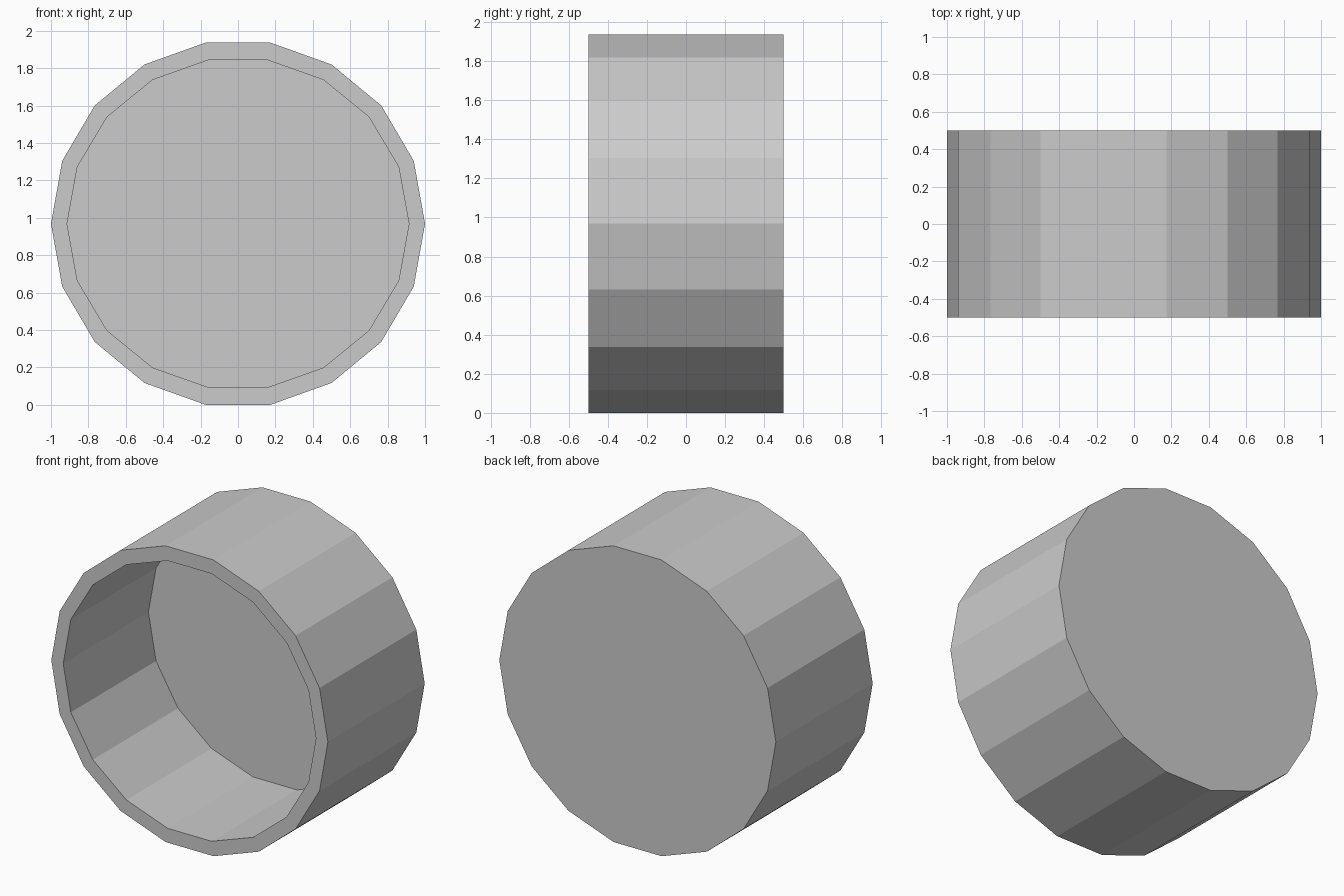
import bpy, bmesh
from math import sin, cos, tau

if "Cube" in bpy.data.objects:
    bpy.data.objects.remove(bpy.data.objects["Cube"])

SIDES = 18
CENTRE_Z = 0.968


def ring(bm, rx, rz, y):
    """One slightly squashed 18-sided loop in the xz plane."""
    return [bm.verts.new((rx * cos(tau * i / SIDES), y,
                          CENTRE_Z + rz * sin(tau * i / SIDES)))
            for i in range(SIDES)]


def bridge(bm, a, b):
    for i in range(SIDES):
        j = (i + 1) % SIDES
        bm.faces.new((a[i], a[j], b[j], b[i]))


bm = bmesh.new()
# back disc, outer wall, front rim, inner wall, cup floor
loops = [ring(bm, 1.0, 0.983, 0.5),
         ring(bm, 1.0, 0.983, -0.5),
         ring(bm, 0.914, 0.888, -0.5),
         ring(bm, 0.914, 0.888, 0.38)]
for a, b in zip(loops, loops[1:]):
    bridge(bm, a, b)
bm.faces.new(loops[0])
bm.faces.new(loops[-1])
bmesh.ops.recalc_face_normals(bm, faces=bm.faces[:])

mesh = bpy.data.meshes.new("round_cup")
bm.to_mesh(mesh)
bm.free()
cup = bpy.data.objects.new("round_cup", mesh)
bpy.context.collection.objects.link(cup)
